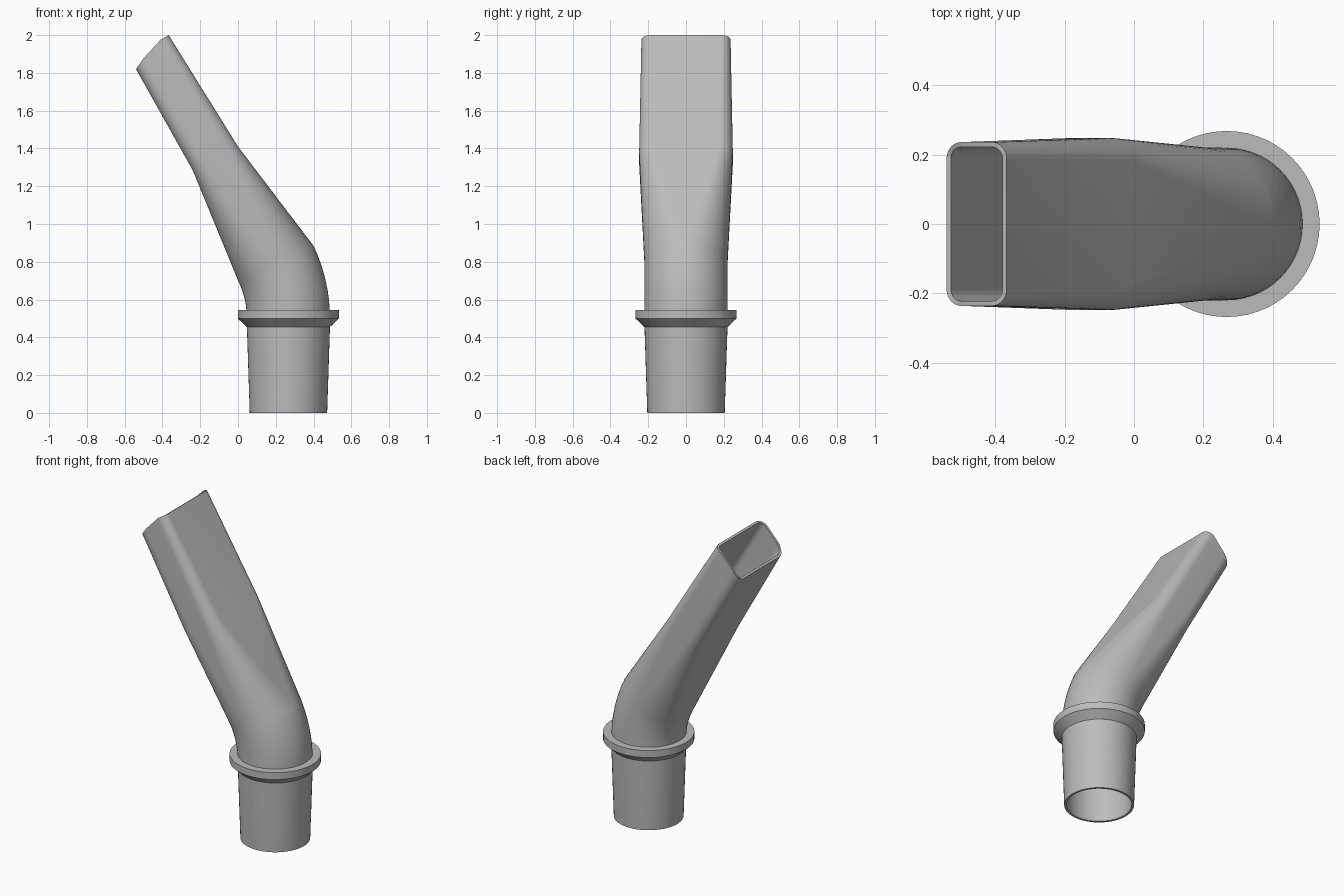
import bpy, bmesh, math
from mathutils import Vector

if "Cube" in bpy.data.objects:
    bpy.data.objects.remove(bpy.data.objects["Cube"], do_unlink=True)

grey = bpy.data.materials.new("plain grey")
grey.use_nodes = True
COLOUR = (0.5, 0.5, 0.5, 1)
grey.diffuse_color = COLOUR
grey.node_tree.nodes["Principled BSDF"].inputs["Base Color"].default_value = COLOUR

AXIS = 0.267      # x of the round socket's axis
ARC = 14          # segments per quarter turn


def section(left, right, half_y, flat_u=0.0, flat_y=0.0):
    """Rounded box ring between two points in the xz plane; flats of 0 give a circle."""
    left, right = Vector((left[0], 0, left[1])), Vector((right[0], 0, right[1]))
    centre, u = (left + right) / 2, (right - left) / 2
    ring = []
    for quarter, (su, sy) in enumerate(((1, 1), (-1, 1), (-1, -1), (1, -1))):
        for i in range(ARC + 1):
            a = (quarter + i / ARC) * math.pi / 2
            p = centre + u * (su * flat_u + (1 - flat_u) * math.cos(a))
            p.y = half_y * (sy * flat_y + (1 - flat_y) * math.sin(a))
            ring.append(p)
    return ring


def finish(name, bm):
    bmesh.ops.remove_doubles(bm, verts=bm.verts, dist=1e-5)
    bmesh.ops.recalc_face_normals(bm, faces=bm.faces)
    mesh = bpy.data.meshes.new(name)
    bm.to_mesh(mesh)
    bm.free()
    mesh.materials.append(grey)
    obj = bpy.data.objects.new(name, mesh)
    bpy.context.collection.objects.link(obj)
    bpy.ops.object.select_all(action='DESELECT')
    bpy.context.view_layer.objects.active = obj
    obj.select_set(True)
    return obj


def loft(bm, rings, close=False):
    rows = [[bm.verts.new(p) for p in ring] for ring in rings]
    pairs = list(zip(rows, rows[1:])) + ([(rows[-1], rows[0])] if close else [])
    for low, high in pairs:
        for i in range(len(low)):
            j = (i + 1) % len(low)
            bm.faces.new((low[i], low[j], high[j], high[i]))


def circle(r, z):
    return section((AXIS - r, z), (AXIS + r, z), r)


# Tapered socket
rings = [circle(0.205, 0), circle(0.22, 0.46)]

# Bend, turning about a pivot on the -x side
PIVOT_X, PIVOT_Z, TURN, BEND_R = -0.405, 0.5, math.radians(25.5), 0.22
for i in range(9):
    a = TURN * i / 8
    ends = [(PIVOT_X + d * math.cos(a), PIVOT_Z + d * math.sin(a))
            for d in (AXIS - PIVOT_X - BEND_R, AXIS - PIVOT_X + BEND_R)]
    rings.append(section(*ends, BEND_R))

# Flattened spout: round changes to rounded box, then narrows to the mouth
rings.append(section((-0.24, 1.285), (0, 1.41), 0.248, 0.45, 0.72))
mouth = section((-0.54, 1.82), (-0.367, 2.0), 0.236, 0.5, 0.8)
for p in mouth:   # slightly peaked mouth edge
    if p.x < -0.445:
        p.z = 1.82 + (p.x + 0.54) / 0.095 * 0.135
    else:
        p.z = 1.955 + (p.x + 0.445) / 0.078 * 0.045
rings.append(mouth)

bm = bmesh.new()
loft(bm, rings)
# Outward normals for the open tube
tube = finish("spout_tube", bm)
side = max(tube.data.polygons, key=lambda f: f.center.x)
if side.normal.x < 0:
    tube.data.flip_normals()
wall = tube.modifiers.new("wall", 'SOLIDIFY')
wall.thickness = 0.014
wall.offset = -1
bpy.ops.object.modifier_apply(modifier=wall.name)
bpy.ops.object.shade_smooth_by_angle(angle=math.radians(30))

# Collar with a conical underside
bm = bmesh.new()
loft(bm, [circle(r, z) for r, z in
          ((0.215, 0.455), (0.22, 0.455), (0.268, 0.5), (0.268, 0.545), (0.215, 0.545))], close=True)
finish("collar", bm)
bpy.ops.object.shade_smooth_by_angle(angle=math.radians(30))
